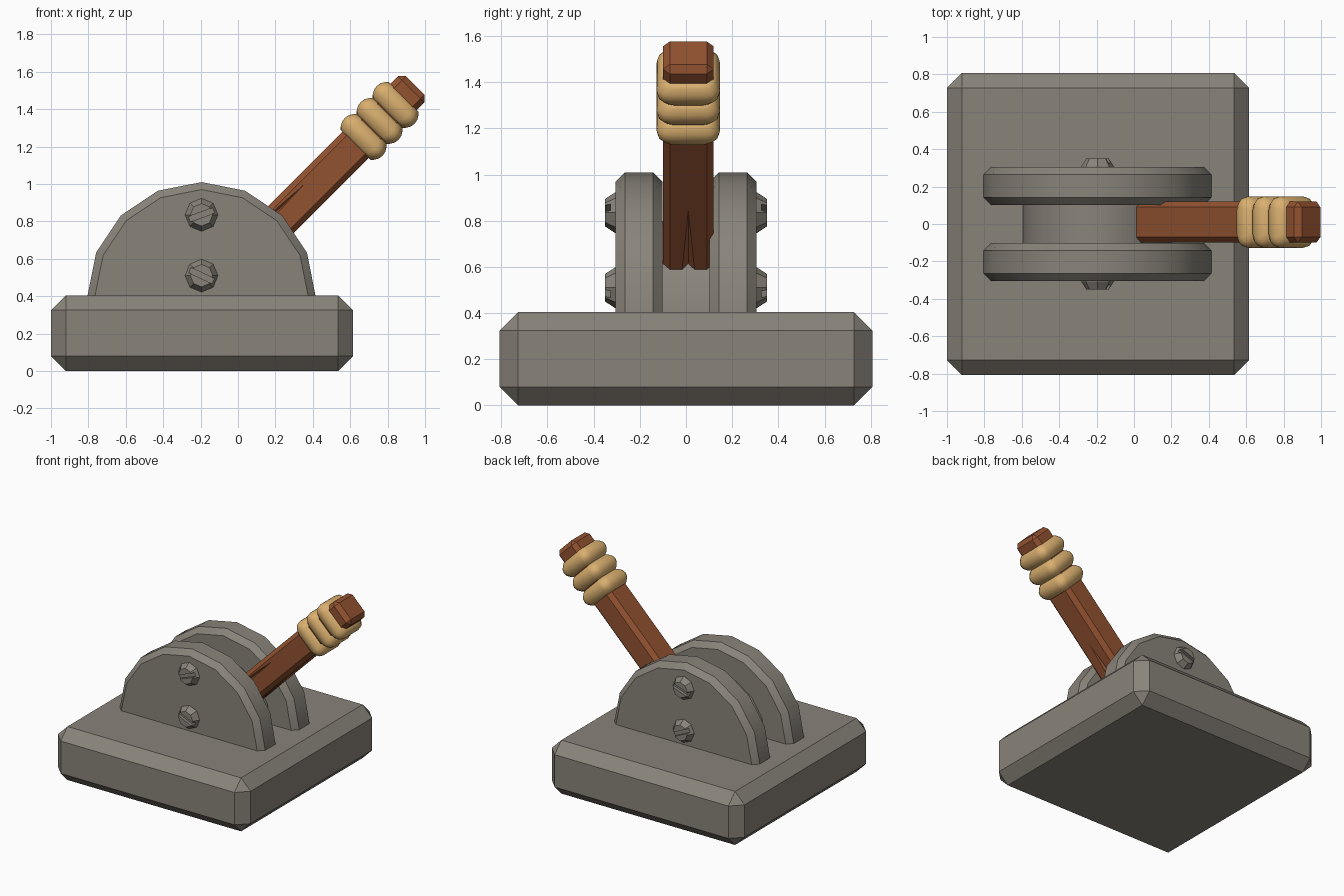
import bpy, bmesh, math
from mathutils import Matrix, Vector

if "Cube" in bpy.data.objects:
    bpy.data.objects.remove(bpy.data.objects["Cube"])


def material(name, rgb):
    m = bpy.data.materials.new(name)
    m.diffuse_color = (*rgb, 1)
    m.use_nodes = True
    m.node_tree.nodes["Principled BSDF"].inputs["Base Color"].default_value = m.diffuse_color
    return m


STONE = material("grey stone", (0.25, 0.23, 0.195))
WOOD = material("brown wood", (0.29, 0.085, 0.03))
ROPE = material("tan rope", (0.70, 0.43, 0.16))
PX, PZ = -0.195, 0.40          # pivot of the half discs and lever
LEVER = Matrix.Translation((PX, 0.01, 0.385)) @ Matrix.Rotation(math.radians(-45), 4, 'Y')


def finish(name, bm, mat, matrix=None, smooth=None):
    if matrix:
        bm.transform(matrix)
    bmesh.ops.recalc_face_normals(bm, faces=bm.faces)
    me = bpy.data.meshes.new(name)
    bm.to_mesh(me)
    bm.free()
    ob = bpy.data.objects.new(name, me)
    bpy.context.collection.objects.link(ob)
    if mat:
        me.materials.append(mat)
    bpy.ops.object.select_all(action='DESELECT')
    ob.select_set(True)
    bpy.context.view_layer.objects.active = ob
    if smooth:
        bpy.ops.object.shade_smooth_by_angle(angle=math.radians(smooth))
    return ob


def loft(name, rings, mat, matrix=None, smooth=None):
    """Skin a list of equal-sized point rings and cap both ends."""
    bm = bmesh.new()
    rows = [[bm.verts.new(p) for p in r] for r in rings]
    n = len(rows[0])
    for a, b in zip(rows, rows[1:]):
        for i in range(n):
            j = (i + 1) % n
            bm.faces.new((a[i], a[j], b[j], b[i]))
    bm.faces.new(rows[0])
    bm.faces.new(rows[-1][::-1])
    return finish(name, bm, mat, matrix, smooth)


def block(name, lo, hi, bevel, mat, matrix=None):
    """Box between two corners with chamfered edges."""
    lo, hi = Vector(lo), Vector(hi)
    bm = bmesh.new()
    bmesh.ops.create_cube(bm, size=1)
    for v in bm.verts:
        v.co = Vector(v.co[i] * (hi - lo)[i] + (lo + hi)[i] / 2 for i in range(3))
    if bevel:
        bmesh.ops.bevel(bm, geom=bm.edges[:], offset=bevel, segments=1,
                        profile=0.5, affect='EDGES')
    return finish(name, bm, mat, matrix)


def cut(ob, cutter):
    mod = ob.modifiers.new("cut", 'BOOLEAN')
    mod.operation, mod.object, mod.solver = 'DIFFERENCE', cutter, 'EXACT'
    bpy.context.view_layer.objects.active = ob
    bpy.ops.object.modifier_apply(modifier=mod.name)
    bpy.data.objects.remove(cutter)


def mirror_y(ob):
    mod = ob.modifiers.new("mirror", 'MIRROR')
    mod.use_axis = (False, True, False)
    mod.use_mirror_merge = False


def half_disc(r, y):
    arc = [math.pi * i / 8 for i in range(9)]
    pts = [(PX + r * math.cos(a), y, PZ + r * math.sin(a)) for a in arc]
    return pts + [(PX - r, y, PZ - 0.03), (PX + r, y, PZ - 0.03)]


# Base slab
block("base", (-1, -0.807, 0), (0.615, 0.807, 0.405), 0.08, STONE)

# Chamfered side plates and the smaller drum between them
plates = loft("side_plates", [half_disc(r, y) for r, y in
              ((0.57, -0.305), (0.61, -0.265), (0.61, -0.142), (0.57, -0.102))],
              STONE, smooth=30)
mirror_y(plates)
loft("centre_drum", [half_disc(0.4, -0.11), half_disc(0.4, 0.11)], STONE, smooth=30)

# Slotted bolts on both sides
for label, z, tilt in (("upper", 0.835, 20), ("lower", 0.51, -25)):
    rings = [[(PX + r * math.cos(i * math.pi / 4), y, z + r * math.sin(i * math.pi / 4))
              for i in range(8)]
             for r, y in ((0.088, -0.29), (0.088, -0.307), (0.06, -0.35))]
    bolt = loft(label + "_bolts", rings, STONE)
    turn = Matrix.Translation((PX, 0, z)) @ Matrix.Rotation(math.radians(-tilt), 4, 'Y')
    cut(bolt, block("slot", (-0.12, -0.4, -0.015), (0.12, -0.327, 0.015), 0, None, turn))
    mirror_y(bolt)

# Wooden lever with two split cracks
lever = block("lever", (0.3, -0.11, -0.1), (1.615, 0.11, 0.1), 0.03, WOOD, LEVER)


def crack(apex, left, right, deep):
    bm = bmesh.new()
    v = [bm.verts.new(p) for p in (apex, left, right, deep)]
    for f in ((0, 1, 2), (0, 2, 3), (0, 3, 1), (1, 3, 2)):
        bm.faces.new([v[i] for i in f])
    cut(lever, finish("crack", bm, None, LEVER))


crack((0.77, 0, -0.102), (0.29, -0.036, -0.102), (0.29, 0.036, -0.102), (0.29, 0, -0.06))
crack((0.84, -0.112, 0.045), (0.4, -0.112, 0.03), (0.4, -0.112, 0.075), (0.4, -0.075, 0.05))


# Rope grip: three bulging coils with a rounded square section
def rope_ring(s, grow):
    pts = []
    rad = 0.055
    for q in range(4):
        for k in range(4):
            a = math.pi / 2 * (q + k / 3)
            sy = 1 if q in (0, 3) else -1
            sz = 1 if q in (0, 1) else -1
            pts.append((s, sy * (0.107 + grow - rad) + rad * math.cos(a),
                        sz * (0.113 + grow - rad) + rad * math.sin(a)))
    return pts


START, WIDTH = 1.165, 0.121
for c in range(3):
    rings = [rope_ring(START + WIDTH * (c + t), g) for t, g in
             ((0, 0), (0.1, 0.012), (0.3, 0.026), (0.5, 0.03), (0.7, 0.026),
              (0.9, 0.012), (1, 0))]
    loft("rope_coil_%d" % (c + 1), rings, ROPE, LEVER, smooth=50)
